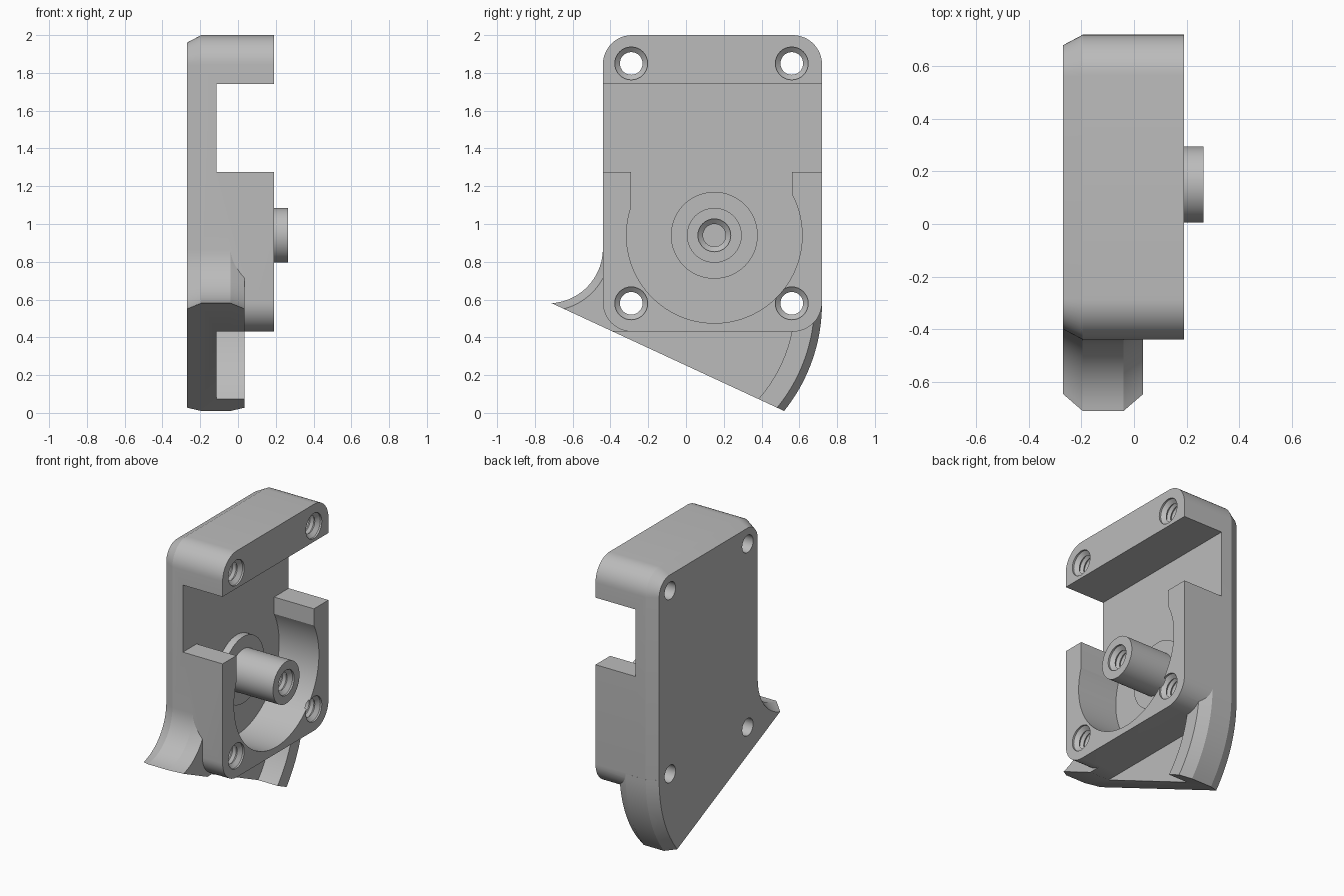
import bpy, bmesh
from math import sin, cos, pi, sqrt, asin, acos, radians

if "Cube" in bpy.data.objects:
    bpy.data.objects.remove(bpy.data.objects["Cube"])

grey = bpy.data.materials.new("plain grey")
grey.use_nodes = True
grey.diffuse_color = (0.5, 0.5, 0.5, 1)
grey.node_tree.nodes["Principled BSDF"].inputs["Base Color"].default_value = (0.5, 0.5, 0.5, 1)

BACK, BEVEL, FLOOR, FACE = -0.27, -0.195, -0.115, 0.19   # depths along x
AXIS = (0.15, 0.94)                                      # centre of the round pocket


def arc(cy, cz, r, a0, a1, n=16):
    """Points (y, z) on an arc, angles in radians."""
    return [(cy + r * cos(a0 + (a1 - a0) * i / n), cz + r * sin(a0 + (a1 - a0) * i / n))
            for i in range(n + 1)]


def loft(name, sections):
    """Closed solid through (x, outline) sections with matching point counts."""
    bm = bmesh.new()
    rings = [[bm.verts.new((x, y, z)) for y, z in pts] for x, pts in sections]
    n = len(rings[0])
    for a, b in zip(rings, rings[1:]):
        for i in range(n):
            j = (i + 1) % n
            bm.faces.new((a[i], a[j], b[j], b[i]))
    bm.faces.new(rings[0])
    bm.faces.new(rings[-1])
    bmesh.ops.recalc_face_normals(bm, faces=bm.faces)
    mesh = bpy.data.meshes.new(name)
    bm.to_mesh(mesh)
    bm.free()
    mesh.materials.append(grey)
    ob = bpy.data.objects.new(name, mesh)
    bpy.context.collection.objects.link(ob)
    return ob


def lathe(name, cy, cz, profile, n=40):
    """Solid turned about an x-parallel axis from (x, radius) pairs."""
    return loft(name, [(x, arc(cy, cz, r, 0, 2 * pi, n)[:-1]) for x, r in profile])


def boolean(target, tool, operation):
    mod = target.modifiers.new(operation, "BOOLEAN")
    mod.operation, mod.solver, mod.object = operation, "EXACT", tool
    bpy.context.view_layer.objects.active = target
    bpy.ops.object.modifier_apply(modifier=mod.name)
    bpy.data.objects.remove(tool)


def box_outline(y0, y1, z0, z1):
    return [(y0, z0), (y1, z0), (y1, z1), (y0, z1)]


def body_outline(d):
    r = 0.155
    corners = [(0.72 - r, 2 - r), (-0.44 + r, 2 - r), (-0.44 + r, 0.43 + r), (0.72 - r, 0.43 + r)]
    pts = []
    for i, (cy, cz) in enumerate(corners):
        pts += arc(cy, cz, r - d, i * pi / 2, (i + 1) * pi / 2, 12)
    return pts


def cut_angle(cy, cz, r, side):
    """Angle where a circle meets the slanted bottom line, on the chosen side."""
    ly, lz = 0.52 + 0.71, 0.01 - 0.58
    length = sqrt(ly * ly + lz * lz)
    ny, nz = -lz / length, ly / length
    dist = (cy + 0.71) * ny + (cz - 0.58) * nz
    base = pi + asin(nz) if ny > 0 else 0
    return base + side * acos(dist / r)


def flare_outline(d):
    """Skirt below the body: concave sweep, slanted cut, convex sweep."""
    left = arc(-0.73, 0.87, 0.29 + d, 0, cut_angle(-0.73, 0.87, 0.29 + d, 1) - 2 * pi, 18)
    right = arc(-0.19, 0.58, 0.91 - d, cut_angle(-0.19, 0.58, 0.91 - d, 1) - 2 * pi, 0, 18)
    return left + right


# Skirt with both rims bevelled, hollowed behind the convex wall
flare = loft("skirt", [(BACK, flare_outline(0.04)), (BEVEL, flare_outline(0)),
                       (-0.04, flare_outline(0)), (0.035, flare_outline(0.04))])
low = -asin(0.15 / 0.765)
hollow = arc(-0.19, 0.58, 0.765, -pi - low, low, 48)
boolean(flare, loft("hollow_cutter", [(FLOOR, hollow), (0.1, hollow)]), "DIFFERENCE")

# Rounded housing, bevelled round its flat back
housing = loft("housing", [(BACK, body_outline(0.04)), (BEVEL, body_outline(0)),
                           (FACE, body_outline(0))])
boolean(housing, flare, "UNION")

# Cross slot, straight throat and round pocket
slot = box_outline(-1, 1, 1.275, 1.74)
throat = box_outline(-0.29, 0.56, AXIS[1], 1.4)
boolean(housing, loft("slot_cutter", [(FLOOR, slot), (0.5, slot)]), "DIFFERENCE")
boolean(housing, loft("throat_cutter", [(FLOOR, throat), (0.5, throat)]), "DIFFERENCE")
boolean(housing, lathe("pocket_cutter", *AXIS, [(FLOOR, 0.465), (0.5, 0.465)], 96), "DIFFERENCE")


def threaded(start, turns, end):
    """Countersunk, grooved hole profile going inward from a face."""
    profile = [(start + 0.02, 0.087), (start - 0.012, 0.087), (start - 0.035, 0.06)]
    x = start - 0.035
    for _ in range(turns):
        profile += [(x - 0.018, 0.075), (x - 0.036, 0.06)]
        x -= 0.036
    return profile + [(end, 0.06)]


# Four screw holes right through
for y in (-0.29, 0.56):
    for z in (0.58, 1.85):
        boolean(housing, lathe("hole_cutter", y, z, threaded(FACE, 5, -0.4), 32), "DIFFERENCE")

# Stepped post with a blind threaded hole
post = lathe("centre_post", *AXIS, [(FLOOR - 0.02, 0.23), (FLOOR + 0.05, 0.23),
                                    (FLOOR + 0.05, 0.145), (0.265, 0.145)], 64)
boolean(post, lathe("post_cutter", *AXIS, threaded(0.265, 4, -0.05), 32), "DIFFERENCE")

for ob in (housing, post):
    bpy.ops.object.select_all(action="DESELECT")
    ob.select_set(True)
    bpy.context.view_layer.objects.active = ob
    bpy.ops.object.shade_smooth_by_angle(angle=radians(25))
